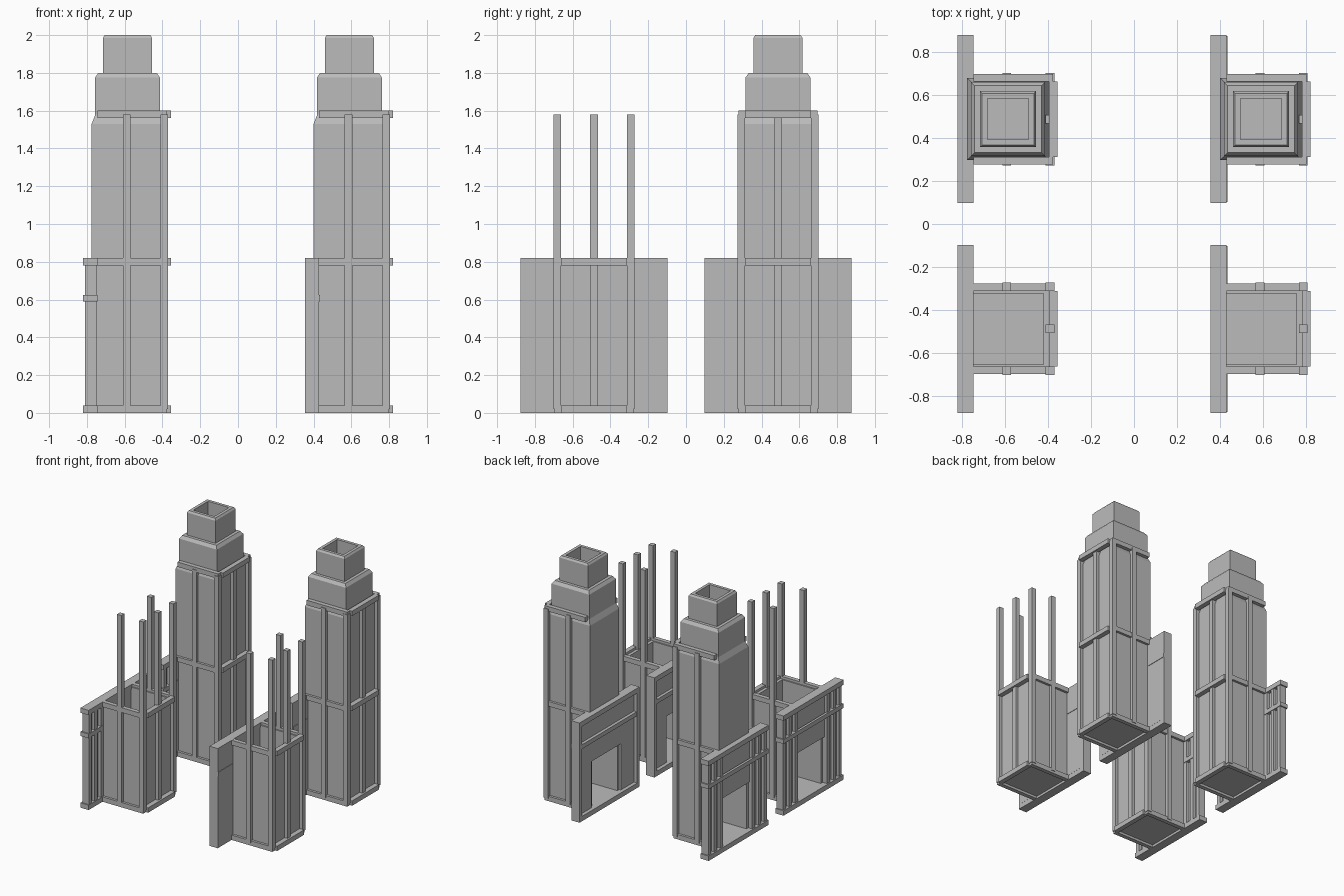
import bpy, bmesh

if "Cube" in bpy.data.objects:
    bpy.data.objects.remove(bpy.data.objects["Cube"], do_unlink=True)

grey = bpy.data.materials.new("plain grey")
grey.use_nodes = True
colour = (0.5, 0.5, 0.5, 1)
grey.diffuse_color = colour
grey.node_tree.nodes["Principled BSDF"].inputs["Base Color"].default_value = colour


def finish(name, bm, at):
    bmesh.ops.recalc_face_normals(bm, faces=bm.faces)
    mesh = bpy.data.meshes.new(name)
    bm.to_mesh(mesh)
    bm.free()
    mesh.materials.append(grey)
    ob = bpy.data.objects.new(name, mesh)
    ob.location = at
    bpy.context.collection.objects.link(ob)


def boxes(name, at, items):
    """Join boxes given as (x0, x1, y0, y1, z0, z1)."""
    bm = bmesh.new()
    for x0, x1, y0, y1, z0, z1 in items:
        for v in bmesh.ops.create_cube(bm, size=1)["verts"]:
            v.co = (x0 if v.co.x < 0 else x1,
                    y0 if v.co.y < 0 else y1,
                    z0 if v.co.z < 0 else z1)
    finish(name, bm, at)


def both(x0, x1, y0, y1, z0, z1):
    """A box and its mirror across the unit's middle."""
    return [(x0, x1, y0, y1, z0, z1), (x0, x1, -y1, -y0, z0, z1)]


def loft(name, at, rings):
    """Rectangular rings (x0, x1, half depth, z) joined in order, ends capped."""
    bm = bmesh.new()
    loops = [[bm.verts.new(p) for p in
              ((a, -h, z), (b, -h, z), (b, h, z), (a, h, z))]
             for a, b, h, z in rings]
    for lo, hi in zip(loops, loops[1:]):
        for i in range(4):
            j = (i + 1) % 4
            bm.faces.new((lo[i], lo[j], hi[j], hi[i]))
    bm.faces.new(loops[0][::-1])
    bm.faces.new(loops[-1])
    finish(name, bm, at)


def chase(at, top, front):
    """Boxed enclosure behind the wall, open on the hearth side."""
    panels = both(front, 0.425, 0.165, 0.19, 0.02, top)
    panels += [(0.40, 0.425, -0.165, 0.165, 0.02, top),
               (front, front + 0.02, -0.165, 0.165, 0.42, top)]
    boxes("chase_panels", at, panels)
    boxes("hearth_floor", at, [(0.05, 0.40, -0.165, 0.165, 0.02, 0.04)])
    # Upright studs on three sides
    studs = [(0.41, 0.45, -0.02, 0.02, 0.02, 1.58)]
    for x in (0.21, 0.41):
        studs += both(x, x + 0.04, 0.175, 0.215, 0.02, 1.58)
    boxes("chase_studs", at, studs)
    # Horizontal plates around the studs
    plates = []
    for z in [0, 0.78] + ([1.56] if top > 1 else []):
        plates += both(0.075, 0.445, 0.175, 0.21, z, z + 0.04)
        plates.append((0.425, 0.465, -0.175, 0.175, z, z + 0.04))
    boxes("chase_plates", at, plates)


def framed_wall(at):
    """Hearth wall with exposed studs."""
    boxes("wall_plates", at, [(0, 0.075, -0.39, 0.39, z, z + 0.04) for z in (0, 0.78)])
    studs = []
    for y in (0.19, 0.27, 0.345):
        studs += both(0.01, 0.07, y, y + 0.035, 0.04, 0.78)
    boxes("wall_studs", at, studs)
    boxes("wall_panels", at, both(0.032, 0.045, 0.19, 0.36, 0.04, 0.78)
          + [(0.032, 0.045, -0.19, 0.19, 0.42, 0.78)])
    boxes("wall_rail", at, [(0, 0.02, -0.39, 0.39, 0.59, 0.625)]
          + both(0.02, 0.075, 0.20, 0.39, 0.59, 0.625))


def sheathed_wall(at):
    """Hearth wall closed with boards."""
    boxes("wall_plates", at, [(0, 0.074, -0.36, 0.36, z, z + 0.04) for z in (0, 0.78)])
    boxes("wall_end_boards", at, both(0, 0.075, 0.36, 0.39, 0, 0.82))
    boxes("wall_panels", at, both(0.03, 0.075, 0.19, 0.36, 0.04, 0.82)
          + [(0.03, 0.05, -0.19, 0.19, 0.42, 0.78)])
    boxes("wall_rail", at, [(0.005, 0.03, -0.36, 0.36, 0.59, 0.625)]
          + both(0.07, 0.079, 0.20, 0.385, 0.59, 0.625))


def chimney(at):
    """Sloped shoulder, middle block and open cap."""
    loft("chimney_shoulder", at, [(0.045, 0.425, 0.19, 1.53), (0.065, 0.405, 0.172, 1.58)])
    loft("chimney_block", at, [(0.063, 0.407, 0.172, 1.56), (0.063, 0.407, 0.172, 1.775),
                               (0.08, 0.39, 0.155, 1.8)])
    loft("chimney_cap", at, [(0.105, 0.365, 0.13, 1.79), (0.105, 0.365, 0.13, 1.985),
                             (0.115, 0.355, 0.12, 2.0), (0.14, 0.33, 0.095, 2.0),
                             (0.14, 0.33, 0.095, 1.81)])


# Two unfinished units in front, two full towers behind
for x, wall in ((-0.82, framed_wall), (0.355, sheathed_wall)):
    for y in (-0.487, 0.487):
        spot = (x, y, 0)
        wall(spot)
        if y > 0:
            chase(spot, 1.53, 0.045)
            chimney(spot)
        else:
            chase(spot, 0.80, 0.05)
